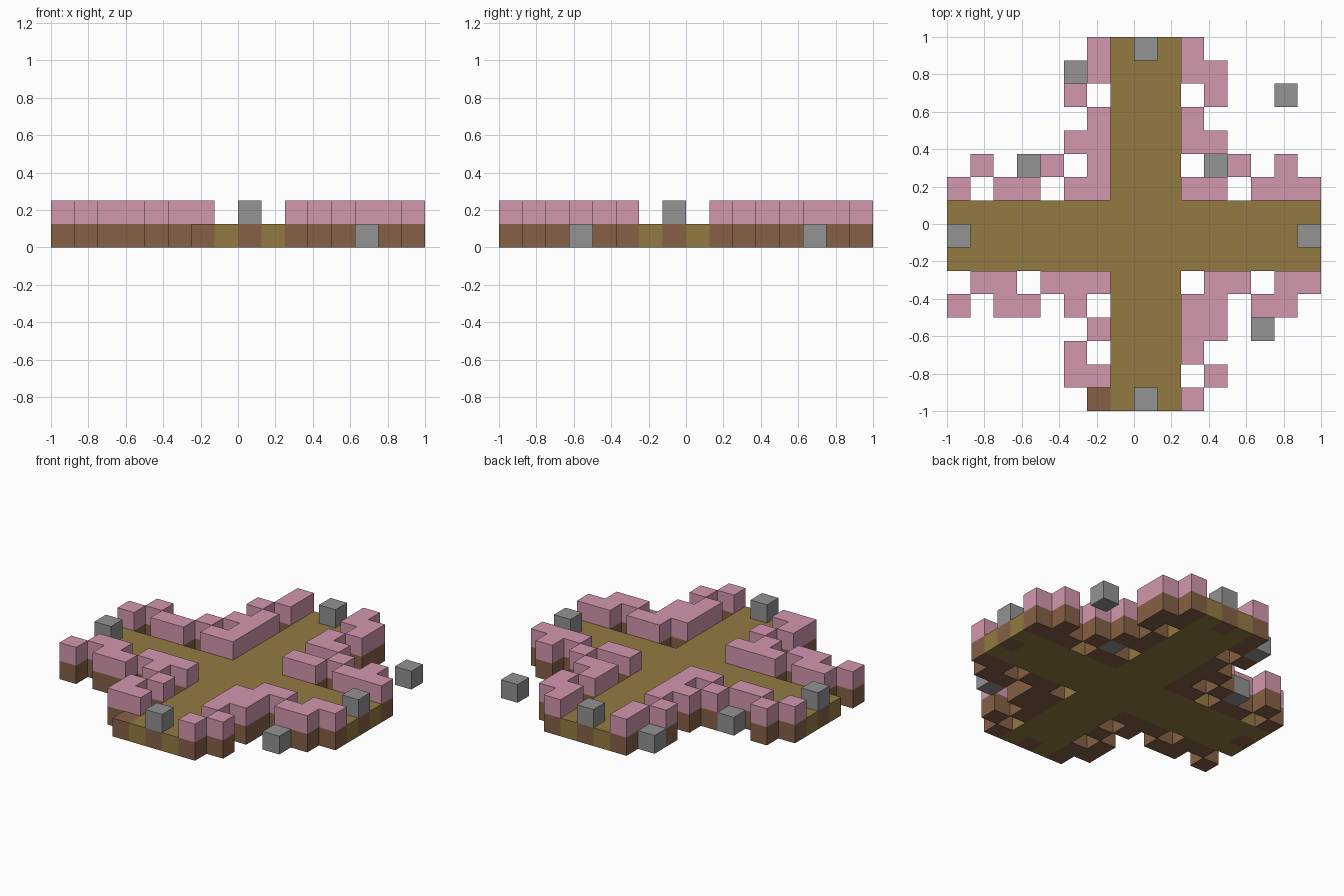
import bpy, bmesh
from mathutils import Vector

cube = bpy.data.objects.get("Cube")
if cube:
    bpy.data.objects.remove(cube, do_unlink=True)

# Ground plan, back row first: p path, b blossom on soil, d bare soil,
# s stone on the ground, S stone on soil
PLAN = [
    "......bpSpb.....",
    ".....sbpppbb....",
    ".....b.ppp.b..s.",
    "......bpppb.....",
    ".....bbpppbb....",
    ".b.sb.bppp.sb.b.",
    "b.bb.bbpppbb.bbb",
    "pppppppppppppppp",
    "SppppppppppppppS",
    "pppppppppppppppp",
    ".bb.bbbppp.bb.bb",
    "b.bb.b.pppbb.bb.",
    "......bpppbb.s..",
    ".....b.pppb.....",
    ".....bbppp.b....",
    "......dpSpb.....",
]
STACK = {"p": ["path"], "b": ["soil", "blossom"], "d": ["soil"],
         "s": ["stones"], "S": ["soil", "stones"]}
COLOURS = {"path": ("path olive", (148, 122, 66)),
           "soil": ("soil brown", (134, 97, 70)),
           "blossom": ("blossom pink", (211, 151, 175)),
           "stones": ("stone grey", (147, 147, 147))}
N = len(PLAN)
SIZE = 2 / N


def linear(c):
    c /= 255
    return c / 12.92 if c <= 0.04045 else ((c + 0.055) / 1.055) ** 2.4


def material(name, rgb):
    col = tuple(linear(c) for c in rgb) + (1,)
    m = bpy.data.materials.new(name)
    m.use_nodes = True
    m.diffuse_color = col
    m.node_tree.nodes["Principled BSDF"].inputs["Base Color"].default_value = col
    return m


# Blocks by grid position
blocks = {}
for row, line in enumerate(PLAN):
    for col, key in enumerate(line):
        for level, part in enumerate(STACK.get(key, [])):
            blocks[(col, N - 1 - row, level)] = part


def add_open_faces(bm, cell):
    """Add the sides of a block that do not touch another block."""
    centre = Vector((cell[0] + 0.5 - N / 2, cell[1] + 0.5 - N / 2, cell[2] + 0.5))
    for axis in range(3):
        for sign in (-1, 1):
            n = Vector((0, 0, 0))
            n[axis] = sign
            if tuple(int(a + b) for a, b in zip(cell, n)) in blocks:
                continue
            u = Vector((0, 0, 0))
            u[(axis + 1) % 3] = 1
            v = n.cross(u)
            corners = [n - u - v, n + u - v, n + u + v, n - u + v]
            bm.faces.new([bm.verts.new((centre + c / 2) * SIZE) for c in corners])


# One object per kind of block
for part, (colour_name, rgb) in COLOURS.items():
    bm = bmesh.new()
    for cell, kind in blocks.items():
        if kind == part:
            add_open_faces(bm, cell)
    bmesh.ops.remove_doubles(bm, verts=bm.verts, dist=0.001)
    mesh = bpy.data.meshes.new(part)
    bm.to_mesh(mesh)
    bm.free()
    mesh.materials.append(material(colour_name, rgb))
    bpy.context.collection.objects.link(bpy.data.objects.new(part, mesh))
